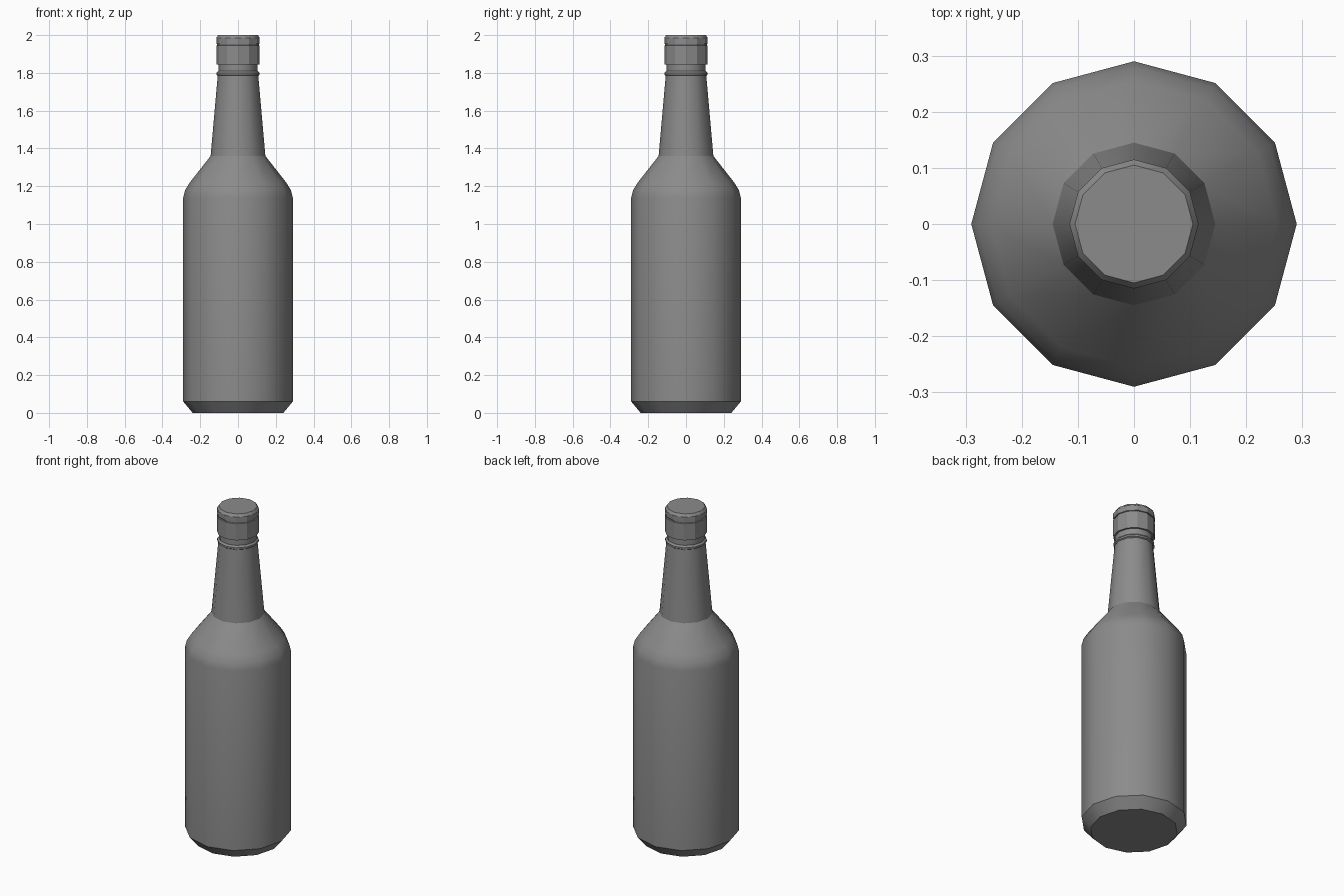
import bpy, bmesh, math

cube = bpy.data.objects.get("Cube")
if cube:
    bpy.data.objects.remove(cube)

SIDES = 12
grey = bpy.data.materials.new("plain grey")
grey.use_nodes = True
colour = (0.26, 0.26, 0.26, 1)
grey.diffuse_color = colour
grey.node_tree.nodes["Principled BSDF"].inputs["Base Color"].default_value = colour


def lathe(name, profile, angle):
    """Turn a (radius, height) profile around z and close both ends."""
    bm = bmesh.new()
    rings = []
    for r, z in profile:
        rings.append([bm.verts.new((r * math.cos(math.tau * i / SIDES),
                                    r * math.sin(math.tau * i / SIDES), z))
                      for i in range(SIDES)])
    for low, high in zip(rings, rings[1:]):
        for i in range(SIDES):
            j = (i + 1) % SIDES
            bm.faces.new((low[i], low[j], high[j], high[i]))
    bm.faces.new(rings[0][::-1])
    bm.faces.new(rings[-1])
    mesh = bpy.data.meshes.new(name)
    bm.to_mesh(mesh)
    bm.free()
    mesh.materials.append(grey)
    obj = bpy.data.objects.new(name, mesh)
    bpy.context.collection.objects.link(obj)
    bpy.ops.object.select_all(action='DESELECT')
    obj.select_set(True)
    bpy.context.view_layer.objects.active = obj
    bpy.ops.object.shade_smooth_by_angle(angle=math.radians(angle))
    return obj


# Bottle: bevelled foot, straight body, rounded shoulder, tapering neck
lathe("bottle_body", [(0.24, 0), (0.29, 0.06), (0.29, 1.14), (0.28, 1.18),
                      (0.255, 1.22), (0.145, 1.36), (0.107, 1.79)], 31)
# Lip ring and bare neck under the cap
lathe("neck_ring", [(0.107, 1.785), (0.114, 1.79), (0.114, 1.8), (0.105, 1.81)], 31)
lathe("neck_top", [(0.104, 1.78), (0.104, 1.86)], 31)
# Cap with a thin groove and a bevelled top
lathe("cap", [(0.115, 1.845), (0.115, 1.945), (0.11, 1.947), (0.11, 1.952),
              (0.115, 1.954), (0.115, 1.985), (0.105, 2.0)], 29)
